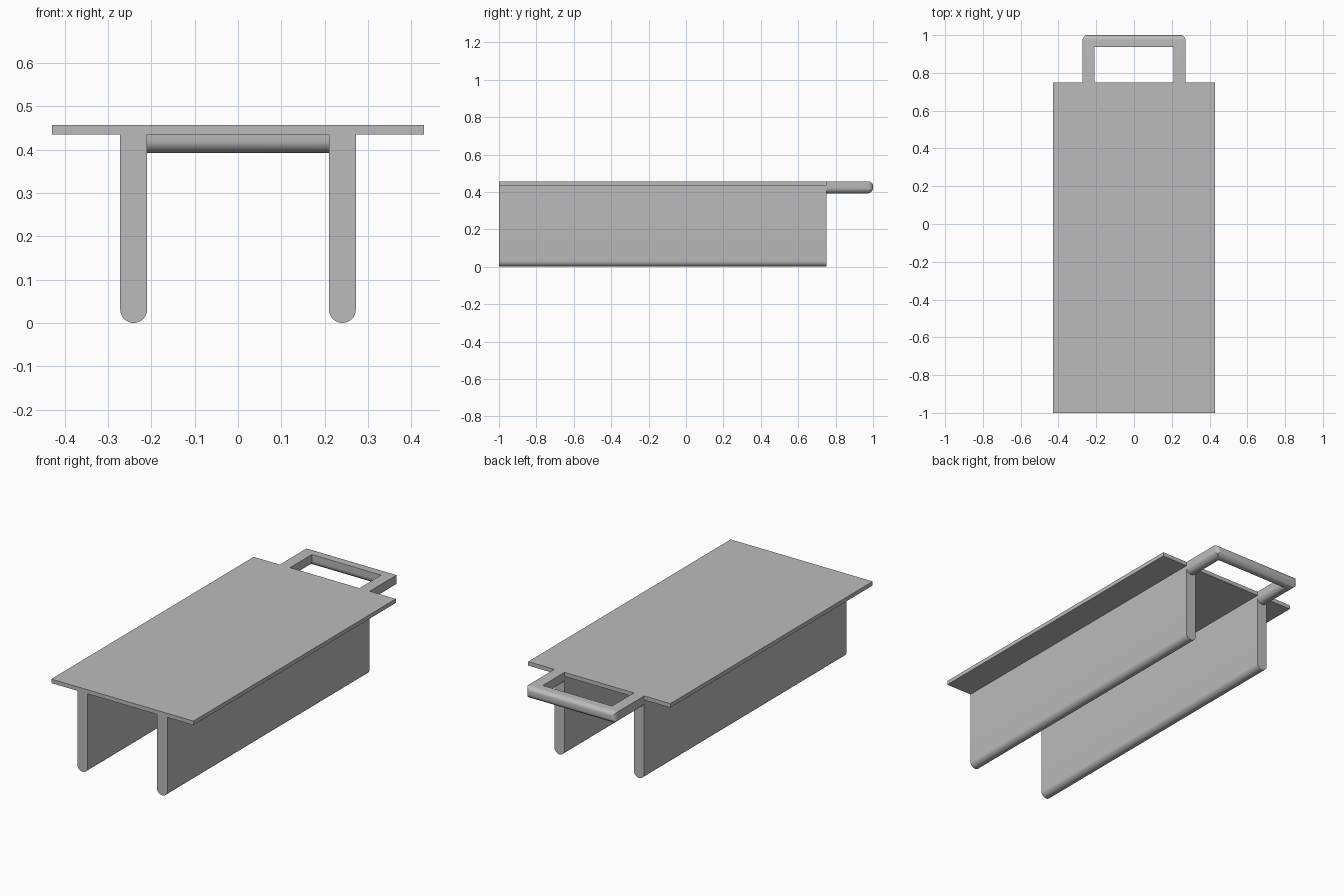
import bpy, bmesh, math
from mathutils import Vector

cube = bpy.data.objects.get("Cube")
if cube:
    bpy.data.objects.remove(cube, do_unlink=True)

HALF_W, FRONT, BACK = 0.43, -1.0, 0.75
TOP, UNDER = 0.457, 0.435
INNER, OUTER = 0.21, 0.272
RAD = (OUTER - INNER) / 2
MID = (OUTER + INNER) / 2

grey = bpy.data.materials.new("plain_grey")
grey.use_nodes = True
grey.diffuse_color = (0.5, 0.5, 0.5, 1)
grey.node_tree.nodes["Principled BSDF"].inputs["Base Color"].default_value = (0.5, 0.5, 0.5, 1)


def finish(name, bm):
    bmesh.ops.recalc_face_normals(bm, faces=bm.faces)
    mesh = bpy.data.meshes.new(name)
    bm.to_mesh(mesh)
    bm.free()
    mesh.materials.append(grey)
    obj = bpy.data.objects.new(name, mesh)
    bpy.context.collection.objects.link(obj)
    return obj


def activate(obj):
    bpy.ops.object.select_all(action='DESELECT')
    obj.select_set(True)
    bpy.context.view_layer.objects.active = obj


def smooth(obj):
    activate(obj)
    bpy.ops.object.shade_smooth_by_angle(angle=math.radians(30))


def round_bottom(cx, cz, steps=16):
    """Half circle from the +x side, under, to the -x side."""
    angles = [-math.pi * i / steps for i in range(steps + 1)]
    return [(cx + RAD * math.cos(a), cz + RAD * math.sin(a)) for a in angles]


# Tabletop and two round-ended walls, one extruded section
right_half = [(HALF_W, TOP), (HALF_W, UNDER), (OUTER, UNDER)]
right_half += round_bottom(MID, RAD) + [(INNER, UNDER)]
section = right_half + [(-x, z) for x, z in reversed(right_half)]
bm = bmesh.new()
face = bm.faces.new([bm.verts.new((x, FRONT, z)) for x, z in section])
ext = bmesh.ops.extrude_face_region(bm, geom=[face])
moved = [v for v in ext["geom"] if isinstance(v, bmesh.types.BMVert)]
bmesh.ops.translate(bm, verts=moved, vec=(0, BACK - FRONT, 0))
smooth(finish("table_body", bm))

# Handle: flat-topped, round-bottomed bar swept round a mitred U
bar = [(RAD, TOP)] + round_bottom(0, 0.392 + RAD) + [(-RAD, TOP)]
bar_y = 1 - RAD
path = [(-MID, BACK, -1, 0), (-MID, bar_y, -1, 1), (MID, bar_y, 1, 1), (MID, BACK, 1, 0)]
bm = bmesh.new()
rings = [[bm.verts.new((px + ox * s, py + oy * s, z)) for s, z in bar]
         for px, py, ox, oy in path]
n = len(bar)
for a, b in zip(rings, rings[1:]):
    for i in range(n):
        j = (i + 1) % n
        bm.faces.new((a[i], a[j], b[j], b[i]))
bm.faces.new(rings[0])
bm.faces.new(rings[-1])
handle = finish("carry_handle", bm)

# Envelope that rounds the handle's outer corners and rear top edge
EPS = 0.0004
lo = Vector((-OUTER - EPS, BACK - 0.1, 0.3))
hi = Vector((OUTER + EPS, 1 + EPS, TOP + EPS))
bm = bmesh.new()
bmesh.ops.create_cube(bm, size=1)
for v in bm.verts:
    v.co = [(lo[k] + hi[k]) / 2 + v.co[k] * (hi[k] - lo[k]) for k in range(3)]
rear = [e for e in bm.edges if all(v.co.y > 0.9 for v in e.verts)
        and any(v.co.z > 0.4 for v in e.verts)]
bmesh.ops.bevel(bm, geom=rear, offset=0.028, segments=8, profile=0.5, affect='EDGES')
envelope = finish("handle_envelope", bm)
envelope.hide_render = True

cut = handle.modifiers.new("round_corners", 'BOOLEAN')
cut.operation = 'INTERSECT'
cut.solver = 'EXACT'
cut.object = envelope
activate(handle)
bpy.ops.object.modifier_apply(modifier=cut.name)
bpy.data.objects.remove(envelope, do_unlink=True)
smooth(handle)
